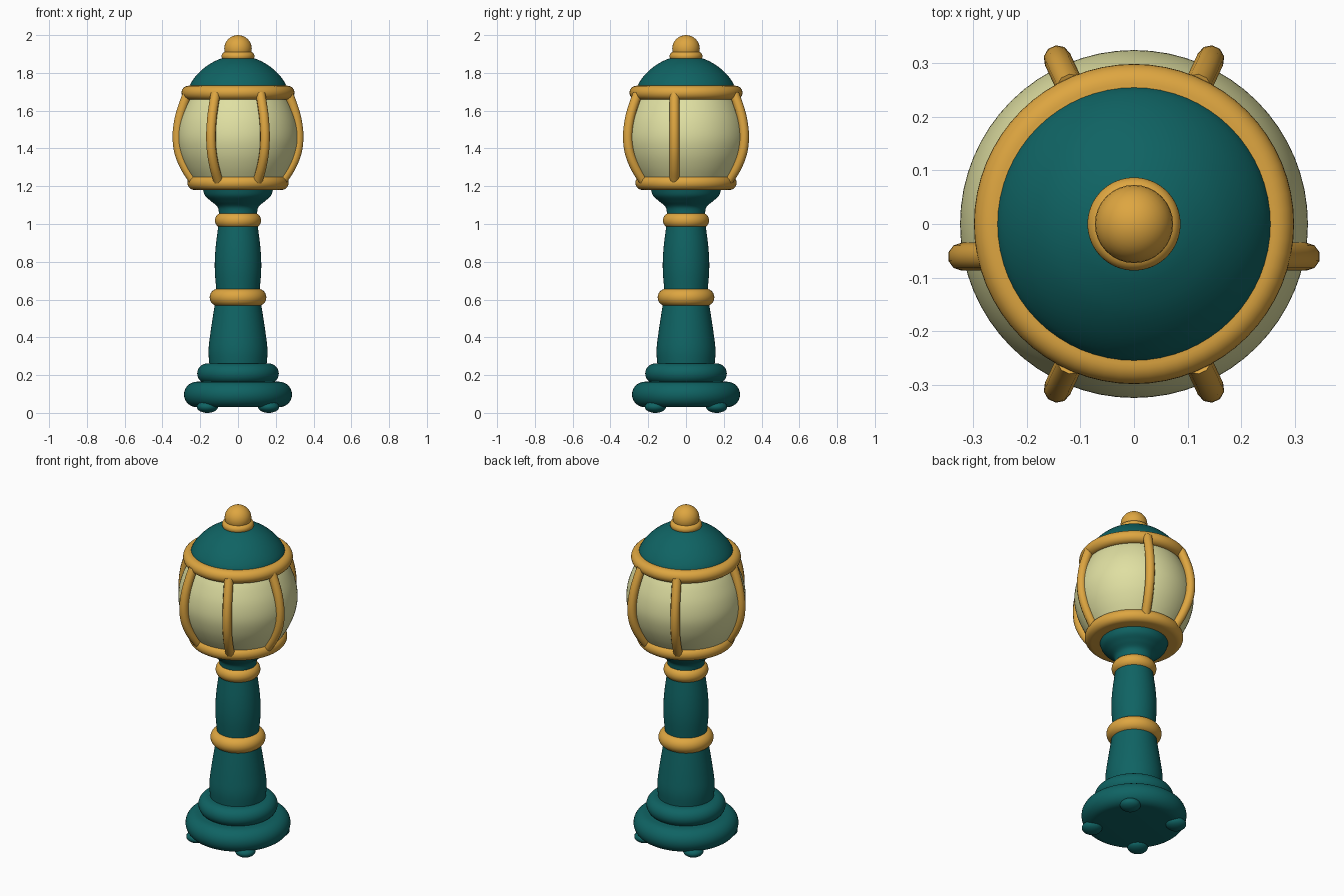
import bpy, bmesh, math
from mathutils import Vector

if "Cube" in bpy.data.objects:
    bpy.data.objects.remove(bpy.data.objects["Cube"])


def material(name, color):
    m = bpy.data.materials.new(name)
    m.diffuse_color = (*color, 1)
    m.use_nodes = True
    m.node_tree.nodes["Principled BSDF"].inputs["Base Color"].default_value = m.diffuse_color
    return m


TEAL = material("dark teal", (0.0048, 0.125, 0.125))
GOLD = material("warm gold", (0.73, 0.38, 0.052))
CREAM = material("pale cream", (0.74, 0.74, 0.36))


def finish(bm, name, mat, angle=40):
    bmesh.ops.recalc_face_normals(bm, faces=bm.faces)
    me = bpy.data.meshes.new(name)
    bm.to_mesh(me)
    bm.free()
    ob = bpy.data.objects.new(name, me)
    bpy.context.collection.objects.link(ob)
    me.materials.append(mat)
    bpy.ops.object.select_all(action='DESELECT')
    ob.select_set(True)
    bpy.context.view_layer.objects.active = ob
    bpy.ops.object.shade_smooth_by_angle(angle=math.radians(angle))
    return ob


def lathe(name, profile, mat, seg=64):
    """Revolve (radius, z) points around z and cap the open ends."""
    bm = bmesh.new()
    rings = []
    for r, z in profile:
        rings.append([bm.verts.new((r * math.cos(2 * math.pi * i / seg),
                                    r * math.sin(2 * math.pi * i / seg), z)) for i in range(seg)])
    for a, b in zip(rings, rings[1:]):
        for i in range(seg):
            j = (i + 1) % seg
            bm.faces.new((a[i], a[j], b[j], b[i]))
    bm.faces.new(rings[0])
    bm.faces.new(rings[-1])
    return finish(bm, name, mat)


def smooth(points, steps=6):
    """Catmull-Rom curve through a few points."""
    p = [Vector(q) for q in points]
    p = [2 * p[0] - p[1]] + p + [2 * p[-1] - p[-2]]
    out = []
    for a, b, c, d in zip(p, p[1:], p[2:], p[3:]):
        for k in range(steps):
            t = k / steps
            out.append(0.5 * (2 * b + (c - a) * t + (2 * a - 5 * b + 4 * c - d) * t * t
                              + (3 * b - a - 3 * c + d) * t ** 3))
    return out + [p[-2]]


def band(name, r, z0, z1, mat):
    """Disc with a fully rounded rim."""
    h = (z1 - z0) / 2
    lathe(name, [(r - h + h * math.cos(a), (z0 + z1) / 2 + h * math.sin(a))
                 for a in (math.pi * (k / 14 - 0.5) for k in range(15))], mat)


def ball(name, loc, size, mat):
    bm = bmesh.new()
    bmesh.ops.create_uvsphere(bm, u_segments=32, v_segments=16, radius=1)
    bmesh.ops.scale(bm, vec=size, verts=bm.verts)
    bmesh.ops.translate(bm, vec=loc, verts=bm.verts)
    finish(bm, name, mat)


# base and feet
band("base_plinth", 0.286, 0.03, 0.165, TEAL)
band("base_step", 0.216, 0.155, 0.262, TEAL)
for sx in (-1, 1):
    for sy in (-1, 1):
        ball("foot", (sx * 0.162, sy * 0.162, 0.032), (0.056, 0.056, 0.032), TEAL)

# post
lathe("lower_post", smooth([(0.150, 0.24), (0.156, 0.33), (0.145, 0.43), (0.122, 0.58)]), TEAL)
band("middle_collar", 0.150, 0.565, 0.658, GOLD)
lathe("upper_post", smooth([(0.114, 0.64), (0.123, 0.76), (0.119, 0.87), (0.103, 1.0)]), TEAL)
band("upper_collar", 0.122, 0.978, 1.06, GOLD)
lathe("lamp_cup", smooth([(0.100, 1.05), (0.108, 1.09), (0.142, 1.12),
                          (0.174, 1.15), (0.188, 1.19)]), TEAL)

# lamp globe between two rims
band("lower_rim", 0.268, 1.18, 1.256, GOLD)
lathe("globe", smooth([(0.235, 1.22), (0.282, 1.30), (0.312, 1.375), (0.325, 1.455),
                       (0.314, 1.54), (0.284, 1.62), (0.245, 1.69)]), CREAM)
band("upper_rim", 0.299, 1.658, 1.732, GOLD)

# ribs: curved rods around the globe
RIB = smooth([(0.72, 1.225), (0.87, 1.30), (0.97, 1.38), (1.0, 1.465),
              (0.97, 1.55), (0.91, 1.62), (0.83, 1.69)], 4)


def rib(name, x, y, y_fixed=False):
    cu = bpy.data.curves.new(name, 'CURVE')
    cu.dimensions = '3D'
    cu.bevel_depth = 0.026
    cu.bevel_resolution = 3
    cu.use_fill_caps = True
    sp = cu.splines.new('POLY')
    sp.points.add(len(RIB) - 1)
    for pt, (s, z) in zip(sp.points, RIB):
        pt.co = (x * s, y if y_fixed else y * s, z, 1)
    cu.materials.append(GOLD)
    ob = bpy.data.objects.new(name, cu)
    bpy.context.collection.objects.link(ob)
    bpy.ops.object.select_all(action='DESELECT')
    ob.select_set(True)
    bpy.context.view_layer.objects.active = ob
    bpy.ops.object.convert(target='MESH')
    bpy.ops.object.shade_smooth_by_angle(angle=math.radians(50))


for sx in (-1, 1):
    rib("side_rib", sx * 0.322, -0.061, True)
    rib("front_rib", sx * 0.143, -0.308)
    rib("back_rib", sx * 0.143, 0.308)

# roof and finial
lathe("roof_dome", smooth([(0.262, 1.71), (0.247, 1.75), (0.213, 1.795), (0.165, 1.837),
                           (0.110, 1.868), (0.06, 1.885)]), TEAL)
band("finial_collar", 0.087, 1.864, 1.912, GOLD)
ball("finial_ball", (0, 0, 1.928), (0.073, 0.073, 0.072), GOLD)
